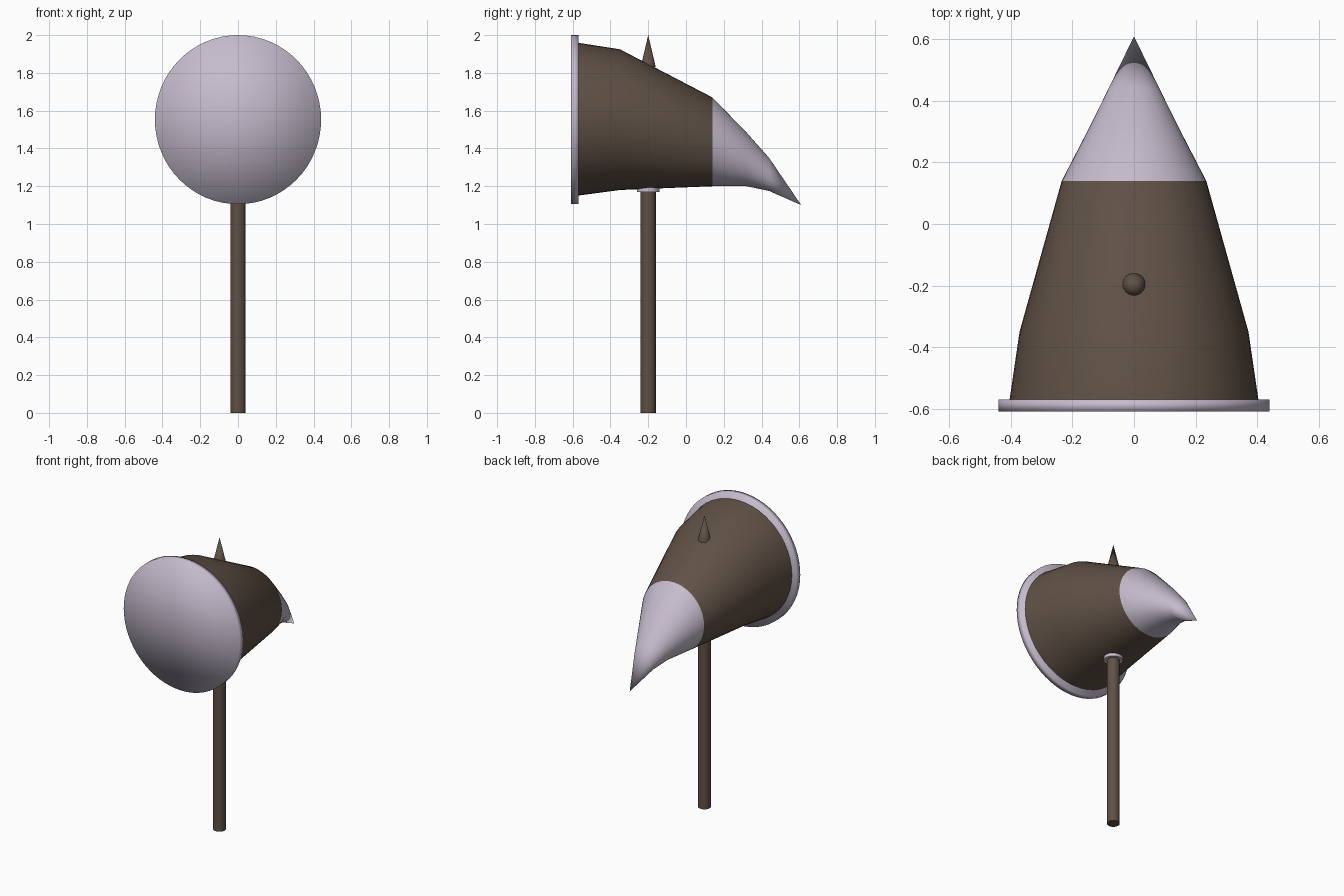
import bpy, bmesh, math

if "Cube" in bpy.data.objects:
    bpy.data.objects.remove(bpy.data.objects["Cube"])


def material(name, rgb):
    m = bpy.data.materials.new(name)
    m.diffuse_color = (*rgb, 1.0)
    m.use_nodes = True
    m.node_tree.nodes["Principled BSDF"].inputs["Base Color"].default_value = m.diffuse_color
    return m


BROWN = material("dark_brown", (0.115, 0.081, 0.060))
LILAC = material("pale_lilac", (0.56, 0.50, 0.61))


def finish(name, bm, mats, angle=None):
    bmesh.ops.recalc_face_normals(bm, faces=bm.faces[:])
    mesh = bpy.data.meshes.new(name)
    bm.to_mesh(mesh)
    bm.free()
    for m in mats:
        mesh.materials.append(m)
    ob = bpy.data.objects.new(name, mesh)
    bpy.context.collection.objects.link(ob)
    for o in bpy.context.selected_objects:
        o.select_set(False)
    ob.select_set(True)
    bpy.context.view_layer.objects.active = ob
    if angle is None:
        bpy.ops.object.shade_smooth()
    else:
        bpy.ops.object.shade_smooth_by_angle(angle=math.radians(angle))
    return ob


def loft(sections, n=48):
    """Skin elliptical rings (y, bottom z, top z, half width); ends close in points."""
    bm = bmesh.new()
    rings = []
    for y, z0, z1, w in sections:
        zc, h = (z0 + z1) / 2, (z1 - z0) / 2
        if w == 0:
            rings.append([bm.verts.new((0, y, zc))])
        else:
            rings.append([bm.verts.new((w * math.cos(2 * math.pi * i / n), y,
                                        zc + h * math.sin(2 * math.pi * i / n)))
                          for i in range(n)])
    for a, b in zip(rings, rings[1:]):
        for i in range(n):
            j = (i + 1) % n
            if len(a) == 1:
                bm.faces.new((a[0], b[i], b[j]))
            elif len(b) == 1:
                bm.faces.new((a[i], b[0], a[j]))
            else:
                bm.faces.new((a[i], b[i], b[j], a[j]))
    return bm


def upright(name, y, z0, z1, r0, r1, mat, sides=24):
    bm = bmesh.new()
    bmesh.ops.create_cone(bm, cap_ends=True, segments=sides,
                          radius1=r0, radius2=r1, depth=z1 - z0)
    bmesh.ops.translate(bm, verts=bm.verts[:], vec=(0, y, (z0 + z1) / 2))
    return finish(name, bm, [mat], 40)


# Hammer head: tapering brown barrel running into a drooping pale beak
head = loft([
    (-0.575, 1.555, 1.555, 0),
    (-0.575, 1.15, 1.96, 0.405),
    (-0.35, 1.18, 1.925, 0.372),
    (0.14, 1.20, 1.67, 0.235),
    (0.32, 1.20, 1.485, 0.142),
    (0.44, 1.175, 1.35, 0.083),
    (0.61, 1.10, 1.10, 0),
])
for f in head.faces:
    f.material_index = 1 if f.calc_center_median().y > 0.14 else 0
finish("hammer_head", head, [BROWN, LILAC], 50)

# Striking plate at the front
plate = loft([
    (-0.61, 1.5525, 1.5525, 0),
    (-0.61, 1.105, 2.0, 0.44),
    (-0.57, 1.105, 2.0, 0.44),
    (-0.57, 1.5525, 1.5525, 0),
], 64)
finish("striking_plate", plate, [LILAC])

# Handle, collar under the head and spike above it
upright("handle", -0.20, 0.0, 1.19, 0.04, 0.04, BROWN)
upright("collar", -0.20, 1.17, 1.21, 0.06, 0.06, LILAC)
upright("top_spike", -0.20, 1.83, 2.0, 0.04, 0.0, BROWN)
